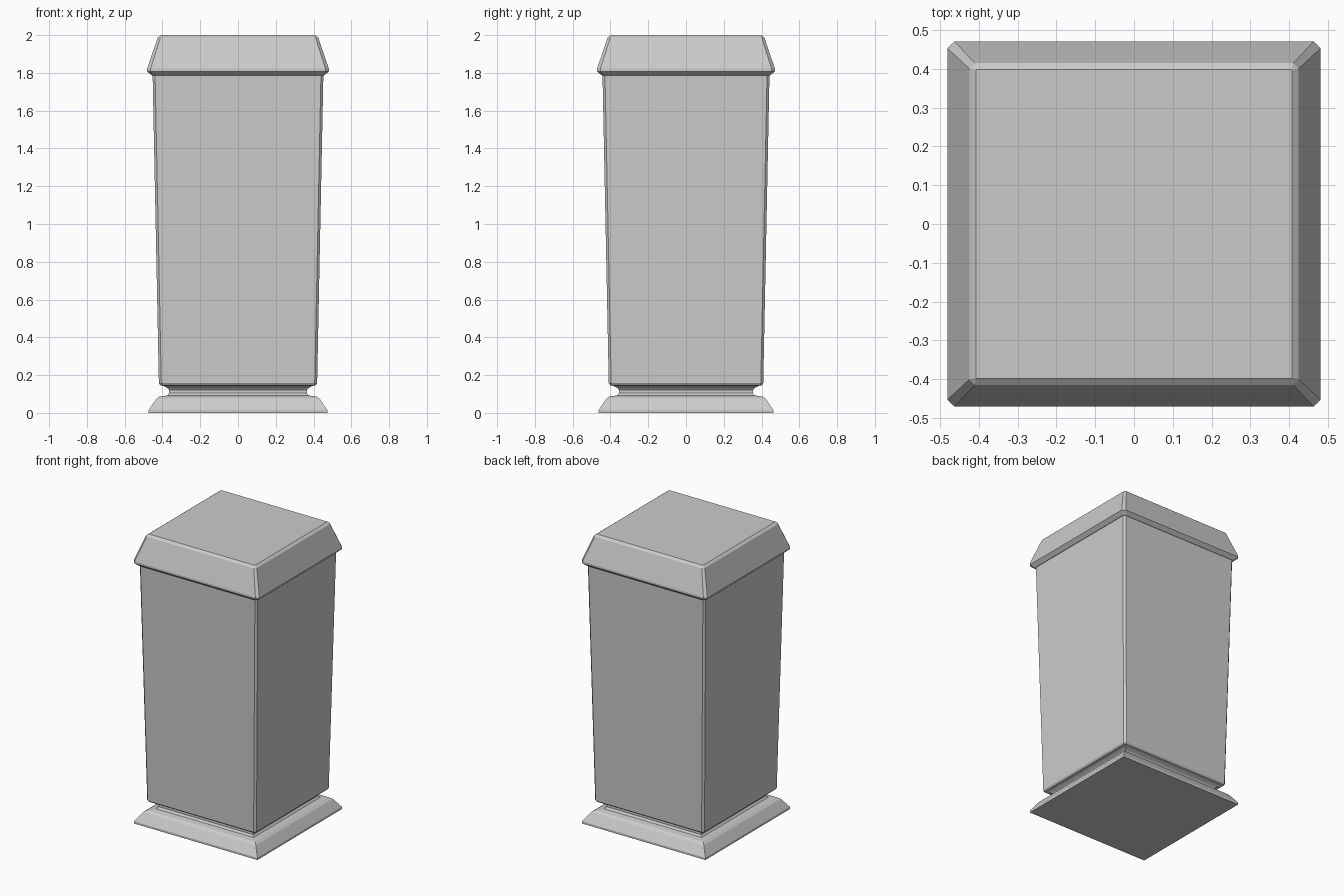
import bpy, bmesh

if "Cube" in bpy.data.objects:
    bpy.data.objects.remove(bpy.data.objects["Cube"])

DEPTH_INSET = 0.01  # the pillar is slightly narrower front to back


def ring(bm, half, z, cut):
    """Rectangle at height z with its corners cut off (cut = 0 gives a sharp corner)."""
    hx, hy = half, half - DEPTH_INSET
    pts = []
    for sx, sy in ((1, 1), (-1, 1), (-1, -1), (1, -1)):
        a, b = (sx * hx, sy * (hy - cut)), (sx * (hx - cut), sy * hy)
        if cut == 0:
            pts.append(a)
        else:
            pts += [a, b] if sx * sy > 0 else [b, a]
    return [bm.verts.new((x, y, z)) for x, y in pts]


def square_loft(name, profile, cap_bottom=False, cap_top=False):
    """Stack rings of (half width, height, corner cut) into a flat-sided part."""
    bm = bmesh.new()
    rings = [ring(bm, *p) for p in profile]
    for lo, hi in zip(rings, rings[1:]):
        n = len(lo)
        for i in range(n):
            j = (i + 1) % n
            bm.faces.new((lo[i], lo[j], hi[j], hi[i]))
    if cap_bottom:
        bm.faces.new(rings[0][::-1])
    if cap_top:
        bm.faces.new(rings[-1])
    mesh = bpy.data.meshes.new(name)
    bm.to_mesh(mesh)
    bm.free()
    obj = bpy.data.objects.new(name, mesh)
    bpy.context.collection.objects.link(obj)
    return obj


# Flared foot with sharp mitred corners and a narrow recessed neck
square_loft("base", [
    (0.473, 0.0, 0), (0.473, 0.015, 0), (0.432, 0.075, 0), (0.415, 0.087, 0),
    (0.375, 0.092, 0), (0.364, 0.105, 0), (0.364, 0.12, 0),
    (0.374, 0.132, 0), (0.392, 0.142, 0),
], cap_bottom=True)

# Tapered shaft, wider at the top, with chamfered edges
square_loft("shaft", [
    (0.392, 0.142, 0.005), (0.411, 0.146, 0.008), (0.419, 0.157, 0.013), (0.452, 1.788, 0.013),
], cap_bottom=True)

# Overhanging lid with sloped sides and a bevelled top edge
square_loft("lid", [
    (0.448, 1.786, 0.012), (0.458, 1.788, 0.015), (0.481, 1.808, 0.018),
    (0.481, 1.822, 0.018), (0.425, 1.987, 0.014), (0.408, 2.0, 0.002),
], cap_bottom=True, cap_top=True)
